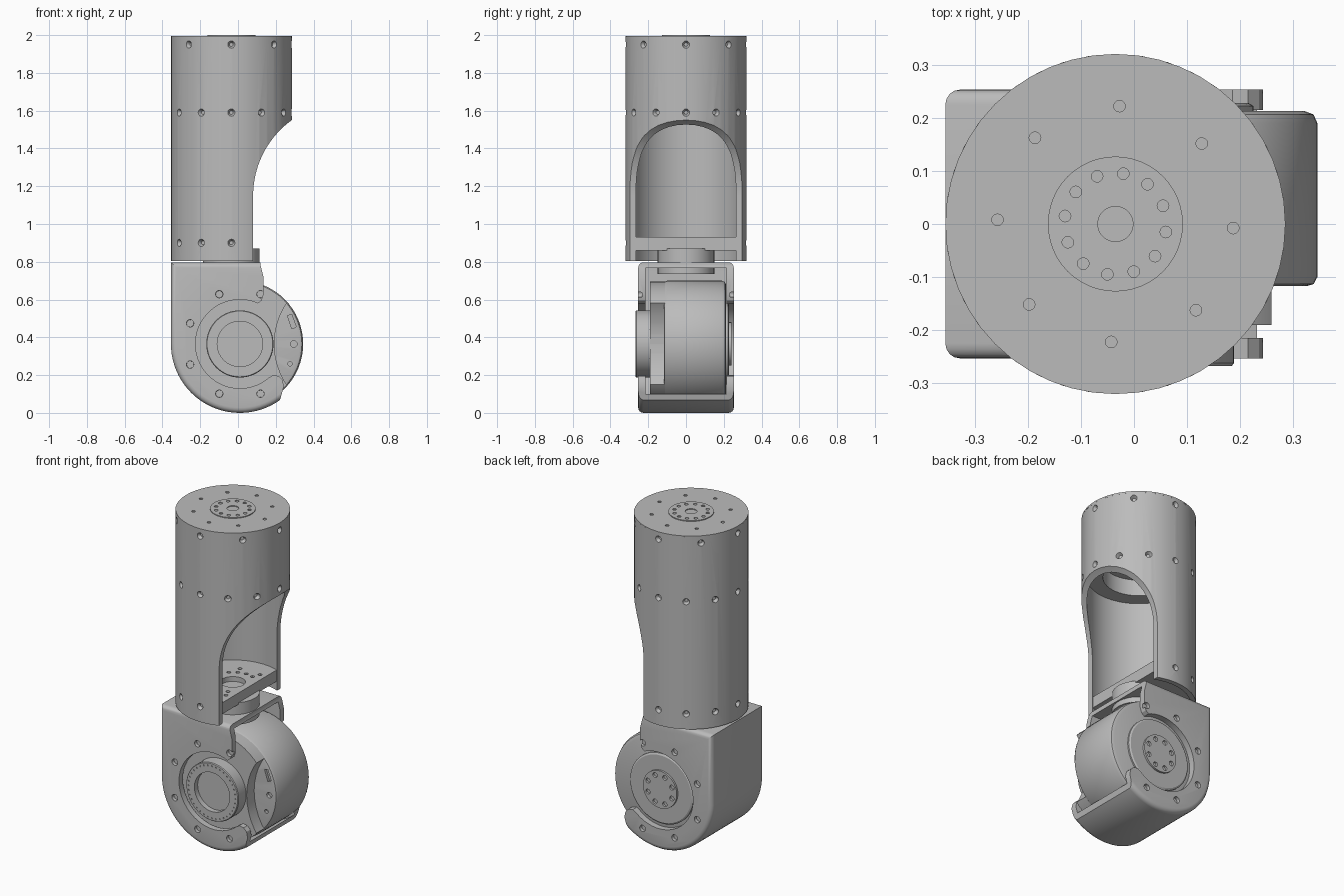
import bpy, bmesh, math
from mathutils import Vector

if "Cube" in bpy.data.objects:
    bpy.data.objects.remove(bpy.data.objects["Cube"], do_unlink=True)

grey = bpy.data.materials.new("machined_grey")
grey.use_nodes = True
grey.diffuse_color = (0.5, 0.5, 0.5, 1)
grey.node_tree.nodes["Principled BSDF"].inputs["Base Color"].default_value = (0.5, 0.5, 0.5, 1)

TX = -0.035                      # tube axis
JX, JZ = 0.01, 0.365             # joint axis
UP, FRONT, BACK = Vector((0, 0, 1)), Vector((0, -1, 0)), Vector((0, 1, 0))


def finish(name, bm):
    bmesh.ops.recalc_face_normals(bm, faces=bm.faces)
    mesh = bpy.data.meshes.new(name)
    bm.to_mesh(mesh)
    bm.free()
    obj = bpy.data.objects.new(name, mesh)
    bpy.context.collection.objects.link(obj)
    mesh.materials.append(grey)
    return obj


def arc(cx, cz, r, a0, a1, n=24):
    angles = [math.radians(a0 + (a1 - a0) * i / n) for i in range(n + 1)]
    return [(cx + r * math.cos(a), cz + r * math.sin(a)) for a in angles]


def prism(name, outline, y0, y1, round_edges=0.0):
    """Extrude an x-z outline along y, optionally rounding its end rims."""
    bm = bmesh.new()
    face = bm.faces.new([bm.verts.new((x, y0, z)) for x, z in outline])
    new = bmesh.ops.extrude_face_region(bm, geom=[face])["geom"]
    bmesh.ops.translate(bm, vec=(0, y1 - y0, 0),
                        verts=[v for v in new if isinstance(v, bmesh.types.BMVert)])
    if round_edges:
        rims = [e for e in bm.edges if abs(e.verts[0].co.y - e.verts[1].co.y) < 1e-5]
        bmesh.ops.bevel(bm, geom=rims, offset=round_edges, segments=4,
                        profile=0.5, affect='EDGES')
    return finish(name, bm)


def lathe(name, profile, centre, axis, steps=48):
    """Spin a closed (radius, height) profile about an axis."""
    rot = UP.rotation_difference(axis).to_matrix()
    bm = bmesh.new()
    verts = [bm.verts.new((r, 0, h)) for r, h in profile]
    edges = [bm.edges.new((verts[i - 1], verts[i])) for i in range(len(verts))]
    bmesh.ops.spin(bm, geom=verts + edges, cent=(0, 0, 0), axis=(0, 0, 1),
                   angle=math.tau, steps=steps)
    bmesh.ops.remove_doubles(bm, verts=bm.verts, dist=1e-5)
    for v in bm.verts:
        v.co = rot @ v.co + Vector(centre)
    return finish(name, bm)


def disc(name, r, h0, h1, centre, axis):
    return lathe(name, [(0, h0), (r, h0), (r, h1), (0, h1)], centre, axis)


def holes(spots, r_out, r_in, depth):
    """One cutter made of many tapered plugs; each spot is (point, outward)."""
    bm = bmesh.new()
    for point, out in spots:
        rot = UP.rotation_difference(out).to_matrix().to_4x4()
        made = bmesh.ops.create_cone(bm, cap_ends=True, segments=12, radius1=r_in,
                                     radius2=r_out, depth=2 * depth)["verts"]
        bmesh.ops.transform(bm, matrix=rot, verts=made)
        bmesh.ops.translate(bm, vec=point, verts=made)
    return finish("hole_cutter", bm)


def cut(obj, *cutters):
    for cutter in cutters:
        cutter.hide_render = True
        mod = obj.modifiers.new("cut", 'BOOLEAN')
        mod.operation, mod.solver, mod.object = 'DIFFERENCE', 'EXACT', cutter
    graph = bpy.context.evaluated_depsgraph_get()
    mesh = bpy.data.meshes.new_from_object(obj.evaluated_get(graph))
    obj.modifiers.clear()
    obj.data = mesh
    for cutter in cutters:
        bpy.data.objects.remove(cutter, do_unlink=True)
    return obj


def ring(centre, r, count, start, axis):
    """Spots on a circle facing along the axis."""
    spots = []
    for i in range(count):
        a = math.radians(start + 360 * i / count)
        c, s = r * math.cos(a), r * math.sin(a)
        offset = Vector((c, s, 0)) if axis == UP else Vector((c, 0, s))
        spots.append((Vector(centre) + offset, axis))
    return spots


def around_tube(z, step, limit=9.0):
    """Spots on the tube wall facing outward."""
    spots = []
    for deg in range(0, 360, step):
        out = Vector((math.cos(math.radians(deg)), math.sin(math.radians(deg)), 0))
        if out.x * 0.32 + TX < limit:
            spots.append((out * 0.32 + Vector((TX, 0, z)), out))
    return spots


# Upper tube with swept opening on one side
tube = lathe("upper_tube", [(0.29, 0.805), (0.32, 0.805), (0.32, 1.99), (0.29, 1.99)],
             (TX, 0, 0), UP, 40)
opening = [(0.08, 0.7)] + arc(0.573, 1.15, 0.493, 180, 115) + [(0.8, 1.6), (0.8, 0.7)]
screws = around_tube(1.95, 45) + around_tube(1.59, 30) + around_tube(0.9, 30, 0.04)
cut(tube, prism("opening_cutter", opening, -0.6, 0.6), holes(screws, 0.03, 0.01, 0.02))

# Upper drive: cap, hollow body and output flange
cap = disc("top_cap", 0.32, 1.985, 1.995, (TX, 0, 0), UP)
cut(cap, holes(ring((TX, 0, 1.995), 0.222, 8, -2, UP), 0.011, 0.011, 0.006))
lathe("upper_drive", [(0, 1.72), (0.2, 1.72), (0.2, 1.62), (0.29, 1.62), (0.29, 1.98), (0, 1.98)],
      (TX, 0, 0), UP)
flange = lathe("top_flange", [(0.033, 1.98), (0.127, 1.98), (0.127, 2), (0.033, 2)],
               (TX, 0, 0), UP)
cut(flange, holes(ring((TX, 0, 2), 0.096, 12, -9, UP), 0.011, 0.011, 0.008))

# Lower mounting plate inside the tube, and the hub to the bracket
plate = disc("mount_plate", 0.292, 0.86, 0.93, (TX, 0, 0), UP)
trim = [(0.075, 0.5), (0.6, 0.5), (0.6, 1.2), (0.075, 1.2)]
spots = ring((TX, 0, 0.93), 0.13, 16, 0, UP) + ring((TX, 0, 0.93), 0.18, 8, 22.5, UP)
spots = [s for s in spots if s[0].x < 0.05]
cut(plate, prism("trim_cutter", trim, -0.6, 0.6), holes(spots, 0.012, 0.012, 0.02),
    disc("bore_cutter", 0.07, 0.9, 1.0, (TX, 0, 0), UP))
disc("bracket_hub", 0.15, 0.735, 0.87, (TX, 0, 0), UP)

# Fork bracket: rounded shell, hollowed, with a hooked opening in both cheeks
shell = [(-0.355, 0.797)] + arc(JX, JZ, 0.365, 180, 360, 40) + [(0.375, 0.797)]
bracket = prism("fork_bracket", shell, -0.253, 0.253, 0.028)
hollow = [(-0.335, 0.767)] + arc(JX, JZ, 0.345, 180, 360, 40) + [(0.6, JZ), (0.6, 0.767)]
hook = (arc(JX, JZ, 0.235, 66, 310, 40)
        + [(0.185, 0.2), (0.215, 0.195), (0.235, 0.175), (0.243, 0.14), (0.22, 0.06),
           (0.25, -0.1), (0.7, -0.1), (0.7, 0.9), (0.12, 0.9), (0.12, 0.78),
           (0.135, 0.72), (0.135, 0.625), (0.125, 0.595)])
bolts = [s for side, axis in ((-0.253, FRONT), (0.253, BACK))
         for s in ring((JX, side, JZ), 0.285, 8, 22.5, axis) if s[0].x < 0.125]
cut(bracket, prism("hollow_cutter", hollow, -0.215, 0.215),
    prism("hook_cutter", hook, -0.6, 0.6), holes(bolts, 0.021, 0.019, 0.02))

# Joint drive body, with sensor holes and slot on its front face
body = lathe("joint_drive", [(0, -0.213), (0.31, -0.213), (0.328, -0.206), (0.335, -0.19),
                             (0.335, 0.1), (0.328, 0.113), (0.315, 0.117), (0, 0.117)],
             (JX, 0, JZ), FRONT, 64)
slot = [(0.262, 0.515), (0.285, 0.52), (0.308, 0.455), (0.285, 0.445)]
cut(body, prism("slot_cutter", slot, -0.2, -0.1),
    holes([(Vector((0.295, -0.117, 0.365)), FRONT)], 0.018, 0.018, 0.02),
    holes([(Vector((0.275, -0.117, 0.26)), FRONT)], 0.012, 0.012, 0.02))

# Front plate with a curved bite, and the raised output ring
front_plate = disc("front_plate", 0.33, 0.11, 0.19, (JX, 0, JZ), FRONT)
cut(front_plate, disc("bite_cutter", 0.388, 0.0, 0.4, (0.58, 0, JZ), FRONT))
output = lathe("output_ring", [(0, 0.11), (0.178, 0.11), (0.178, 0.262), (0.174, 0.267),
                               (0.12, 0.267), (0.12, 0.235), (0, 0.235)],
               (JX, 0, JZ), FRONT, 64)
cut(output, holes(ring((JX, -0.267, JZ), 0.16, 36, 0, FRONT), 0.004, 0.004, 0.006))

# Rear cover and bolted rear hub
lathe("rear_cover", [(0, 0.2), (0.215, 0.2), (0.215, 0.222), (0.205, 0.228), (0, 0.228)],
      (JX, 0, JZ), BACK)
rear_hub = disc("rear_hub", 0.115, 0.2, 0.24, (JX, 0, JZ), BACK)
cut(rear_hub, holes(ring((JX, 0.24, JZ), 0.088, 8, 22.5, BACK), 0.016, 0.014, 0.015))

# Smooth shading with crisp edges
bpy.ops.object.select_all(action='DESELECT')
for obj in bpy.context.collection.objects:
    if obj.type == 'MESH' and grey.name in obj.data.materials:
        obj.select_set(True)
        bpy.context.view_layer.objects.active = obj
bpy.ops.object.shade_smooth_by_angle(angle=math.radians(30))
